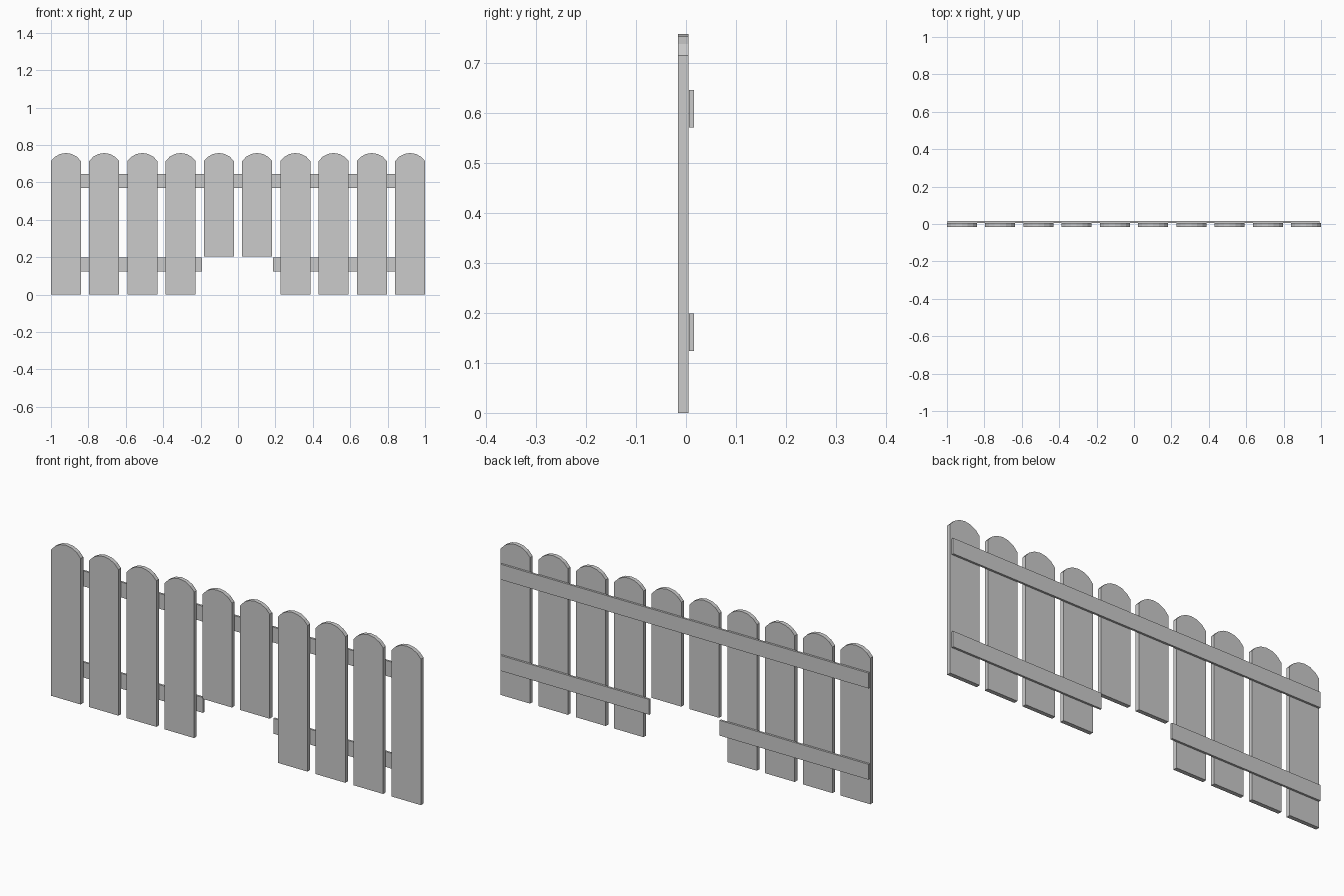
import bpy, bmesh, math

if "Cube" in bpy.data.objects:
    bpy.data.objects.remove(bpy.data.objects["Cube"])

PLANK_W, SHOULDER, TOP = 0.16, 0.714, 0.757
FRONT, BACK = -0.0155, 0.0045
RAIL_FRONT, RAIL_BACK = 0.0055, 0.0155


def extrude_profile(name, points, y0, y1):
    """Extrude an xz outline from y0 to y1."""
    bm = bmesh.new()
    face = bm.faces.new([bm.verts.new((x, y0, z)) for x, z in points])
    ext = bmesh.ops.extrude_face_region(bm, geom=[face])
    verts = [v for v in ext["geom"] if isinstance(v, bmesh.types.BMVert)]
    bmesh.ops.translate(bm, verts=verts, vec=(0, y1 - y0, 0))
    bmesh.ops.recalc_face_normals(bm, faces=bm.faces)
    mesh = bpy.data.meshes.new(name)
    bm.to_mesh(mesh)
    bm.free()
    obj = bpy.data.objects.new(name, mesh)
    bpy.context.collection.objects.link(obj)
    return obj


def plank(name, cx, bottom):
    """Upright board with a six-sided arched top."""
    half, rise = PLANK_W / 2, TOP - SHOULDER
    radius = (half ** 2 + rise ** 2) / (2 * rise)
    spread = math.asin(half / radius)
    pts = [(cx - half, bottom), (cx + half, bottom)]
    for i in range(7):
        a = spread * (1 - i / 3)
        pts.append((cx + radius * math.sin(a), TOP - radius + radius * math.cos(a)))
    extrude_profile(name, pts, FRONT, BACK)


def rail(name, x0, x1, z0, z1):
    extrude_profile(name, [(x0, z0), (x1, z0), (x1, z1), (x0, z1)], RAIL_FRONT, RAIL_BACK)


# Ten planks, the middle two cut short above the gap
for i in range(10):
    plank(f"plank_{i + 1}", -0.92 + i * 1.84 / 9, 0.204 if i in (4, 5) else 0.0)

# Rails on the back; the lower one is broken by the gap
rail("upper_rail", -0.998, 0.993, 0.57, 0.645)
rail("lower_rail_left", -0.998, -0.193, 0.124, 0.199)
rail("lower_rail_right", 0.188, 0.993, 0.124, 0.199)
